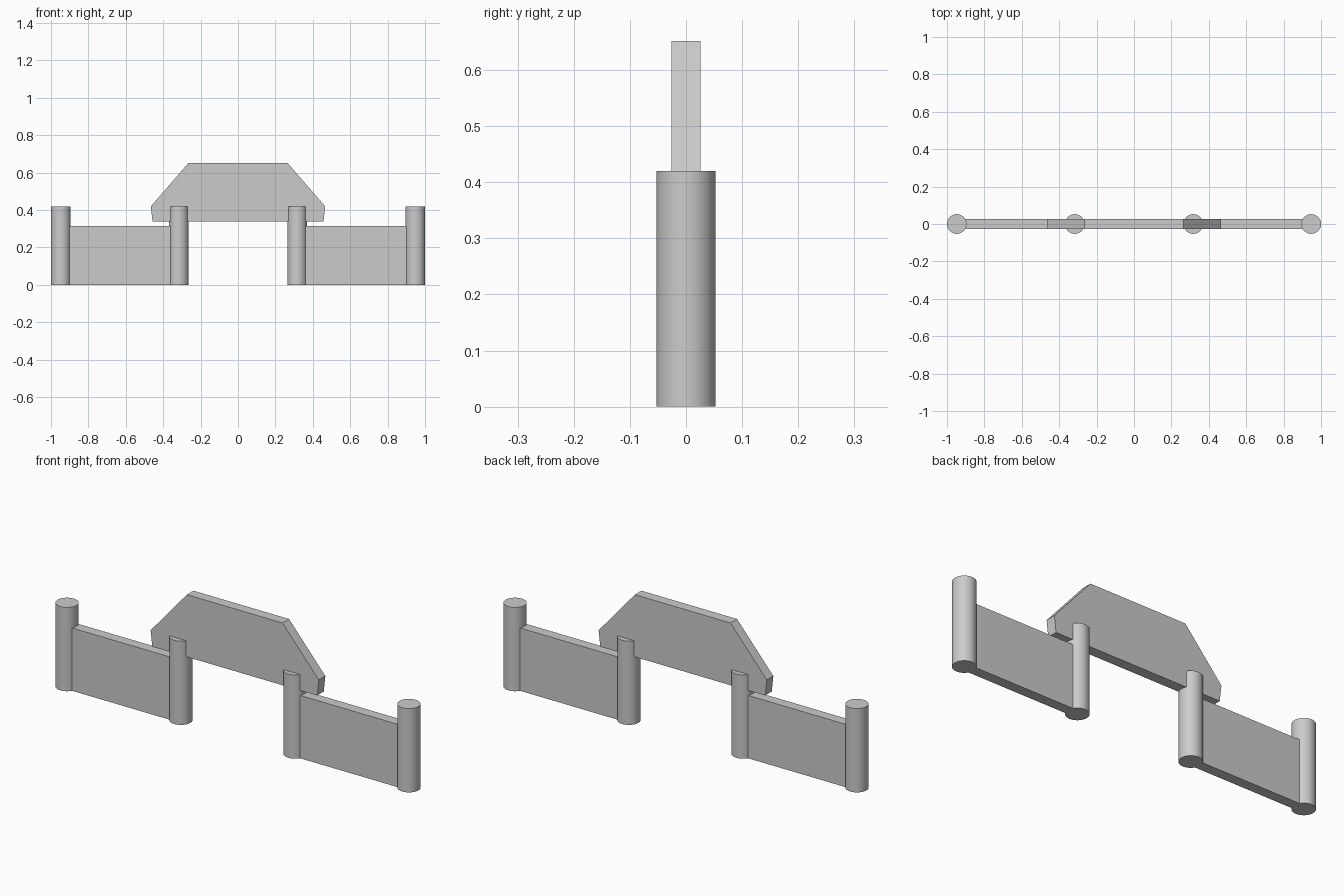
import bpy, bmesh

if "Cube" in bpy.data.objects:
    bpy.data.objects.remove(bpy.data.objects["Cube"])

HALF_T = 0.026     # half thickness of all boards
POST_R = 0.0525
POST_H = 0.42
OUTER, INNER = 0.9475, 0.3165


def post(name, x):
    bpy.ops.mesh.primitive_cylinder_add(vertices=48, radius=POST_R, depth=POST_H,
                                        location=(x, 0, POST_H / 2))
    bpy.context.object.name = name
    bpy.ops.object.shade_smooth_by_angle()


def board(name, profile):
    """Extrude an x-z outline through the board thickness."""
    bm = bmesh.new()
    face = bm.faces.new([bm.verts.new((x, -HALF_T, z)) for x, z in profile])
    ext = bmesh.ops.extrude_face_region(bm, geom=[face])
    moved = [g for g in ext["geom"] if isinstance(g, bmesh.types.BMVert)]
    bmesh.ops.translate(bm, verts=moved, vec=(0, 2 * HALF_T, 0))
    bmesh.ops.recalc_face_normals(bm, faces=bm.faces)
    mesh = bpy.data.meshes.new(name)
    bm.to_mesh(mesh)
    bm.free()
    bpy.context.collection.objects.link(bpy.data.objects.new(name, mesh))


# Two mirrored fence sections: outer post, inner post, panel between
for side, s in (("left", -1), ("right", 1)):
    post(f"{side}_outer_post", s * OUTER)
    post(f"{side}_inner_post", s * INNER)
    board(f"{side}_panel", [(s * INNER, 0), (s * OUTER, 0),
                            (s * OUTER, 0.315), (s * INNER, 0.315)])

# Raised sign board with sloped shoulders, carried by the inner posts
half = [(0.457, 0.34), (0.466, 0.42), (0.265, 0.652)]
board("sign_board", half + [(-x, z) for x, z in reversed(half)])
